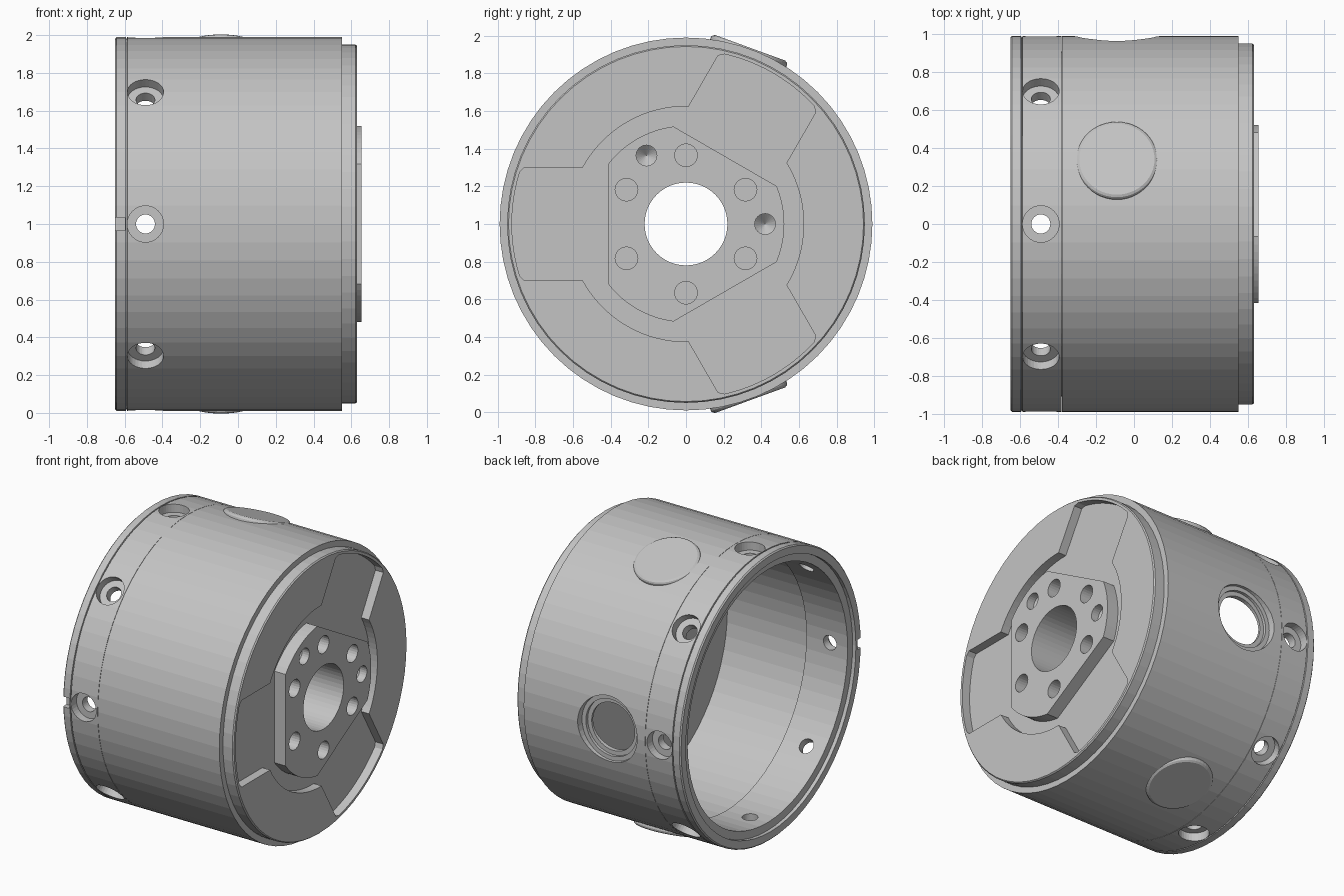
import bpy
import bmesh
from math import pi, sin, cos, asin, acos, radians
from mathutils import Matrix

if "Cube" in bpy.data.objects:
    bpy.data.objects.remove(bpy.data.objects["Cube"])

steel = bpy.data.materials.new("plain_grey_steel")
steel.use_nodes = True
grey = (0.55, 0.55, 0.55, 1)
steel.diffuse_color = grey
steel.node_tree.nodes["Principled BSDF"].inputs["Base Color"].default_value = grey

CENTRE = Matrix.Translation((0, 0, 1))


def lathe(bm, profile, segments, matrix, closed=False):
    """Spin (axis, radius) points around the x axis into a solid."""
    part = bmesh.new()
    verts = [part.verts.new((x, r, 0)) for x, r in profile]
    edges = [part.edges.new(pair) for pair in zip(verts, verts[1:])]
    if closed:
        edges.append(part.edges.new((verts[-1], verts[0])))
    bmesh.ops.spin(part, geom=verts + edges, cent=(0, 0, 0), axis=(1, 0, 0),
                   angle=2 * pi, steps=segments)
    bmesh.ops.remove_doubles(part, verts=part.verts, dist=1e-5)
    add_part(bm, part, matrix)


def prism(bm, outline, x0, x1, matrix):
    """Extrude a (y, z) outline along x."""
    part = bmesh.new()
    face = part.faces.new([part.verts.new((x0, y, z)) for y, z in outline])
    top = bmesh.ops.extrude_face_region(part, geom=[face])["geom"]
    bmesh.ops.translate(part, vec=(x1 - x0, 0, 0),
                        verts=[v for v in top if isinstance(v, bmesh.types.BMVert)])
    add_part(bm, part, matrix)


def add_part(bm, part, matrix):
    bmesh.ops.recalc_face_normals(part, faces=part.faces)
    part.transform(matrix)
    mesh = bpy.data.meshes.new("part")
    part.to_mesh(mesh)
    part.free()
    bm.from_mesh(mesh)
    bpy.data.meshes.remove(mesh)


def make(name, bm):
    mesh = bpy.data.meshes.new(name)
    bm.to_mesh(mesh)
    bm.free()
    mesh.materials.append(steel)
    obj = bpy.data.objects.new(name, mesh)
    bpy.context.collection.objects.link(obj)
    return obj


def combine(target, tool, operation):
    mod = target.modifiers.new("combine", "BOOLEAN")
    mod.operation, mod.solver, mod.object = operation, "EXACT", tool
    bpy.context.view_layer.objects.active = target
    bpy.ops.object.modifier_apply(modifier=mod.name)
    bpy.data.objects.remove(tool)


def radial(x, degrees):
    """Place a lathe axis pointing outward from the shell."""
    return (CENTRE @ Matrix.Translation((x, 0, 0)) @ Matrix.Rotation(radians(degrees), 4, "X")
            @ Matrix.Rotation(pi / 2, 4, "Z"))


def polar(r, a):
    return (r * cos(a), r * sin(a))


def arc(r, a0, a1, n):
    return [polar(r, a0 + (a1 - a0) * i / n) for i in range(n + 1)]


def pocket_outline():
    """Disc with three rounded arms."""
    points = []
    tip, root = asin(0.275 / 0.925), asin(0.3 / 0.625)
    corner, reach = asin(0.3 / 0.91), 2 * pi / 3
    for k in range(3):
        a = pi / 3 + k * reach
        points += arc(0.625, a - reach + root, a - root, 16)
        points.append(polar(0.91, a - corner))
        points += arc(0.925, a - tip, a + tip, 12)
        points.append(polar(0.91, a + corner))
    return points


def hub_outline():
    """Disc trimmed by three flats."""
    half = acos(0.415 / 0.522)
    points = []
    for k in range(3):
        a = pi / 3 + k * 2 * pi / 3
        points += arc(0.522, a + half, a + 2 * pi / 3 - half, 10)
    return points


# Main body, closed at the face end
bm = bmesh.new()
lathe(bm, [(0.32, 0), (0.32, 0.91), (-0.38, 0.91), (-0.38, 0.99), (0.55, 0.99),
           (0.55, 0.95), (0.622, 0.95), (0.63, 0.943), (0.63, 0)], 64, CENTRE)
body = make("body", bm)

# Three-armed recess in the face
bm = bmesh.new()
prism(bm, pocket_outline(), 0.57, 0.8, CENTRE)
combine(body, make("recess_cutter", bm), "DIFFERENCE")

# Raised hub with three flats
bm = bmesh.new()
prism(bm, hub_outline(), 0.5, 0.655, CENTRE)
combine(body, make("hub", bm), "UNION")

# Central bore, bolt holes, countersinks and side port
bm = bmesh.new()
lathe(bm, [(0, 0), (0, 0.22), (0.9, 0.22), (0.9, 0)], 48, CENTRE)
for k in range(6):
    y, z = polar(0.365, pi / 2 + k * pi / 3)
    lathe(bm, [(0.48, 0), (0.48, 0.06), (0.8, 0.06), (0.8, 0)], 24,
          CENTRE @ Matrix.Translation((0, y, z)))
for a in (0, 2 * pi / 3):
    y, z = polar(0.42, a)
    lathe(bm, [(0.55, 0), (0.6, 0.055), (0.8, 0.055), (0.8, 0)], 24,
          CENTRE @ Matrix.Translation((0, y, z)))
lathe(bm, [(0.7, 0), (0.7, 0.165), (0.925, 0.165), (0.925, 0.195), (0.945, 0.195),
           (0.945, 0.225), (1.1, 0.235), (1.1, 0)], 40, radial(-0.09, 0))
combine(body, make("hole_cutter", bm), "DIFFERENCE")

# Rear ring with lip, fine groove and an inner spigot
bm = bmesh.new()
lathe(bm, [(-0.65, 0.93), (-0.65, 0.982), (-0.642, 0.99), (-0.594, 0.99), (-0.592, 0.982),
           (-0.588, 0.982), (-0.586, 0.99), (-0.382, 0.99), (-0.382, 0.908),
           (-0.31, 0.908), (-0.31, 0.875), (-0.625, 0.875), (-0.625, 0.93)],
      64, CENTRE, closed=True)
ring = make("rear_ring", bm)

# Eight counterbored screw holes and the rim notch
bm = bmesh.new()
for k in range(8):
    lathe(bm, [(0.7, 0), (0.7, 0.05), (0.93, 0.05), (0.93, 0.096), (1.1, 0.096), (1.1, 0)],
          32, radial(-0.49, 45 * k))
prism(bm, [(-1.1, -0.035), (-0.95, -0.035), (-0.95, 0.035), (-1.1, 0.035)],
      -0.8, -0.598, CENTRE)
combine(ring, make("screw_hole_cutter", bm), "DIFFERENCE")

# Round flat pads on the upper and lower sides
for name, angle in (("upper_pad", 70), ("lower_pad", -70)):
    bm = bmesh.new()
    lathe(bm, [(0.93, 0), (0.93, 0.215), (0.98, 0.215), (0.989, 0.21), (0.996, 0.198),
               (0.996, 0)], 48, radial(-0.09, angle))
    make(name, bm)
